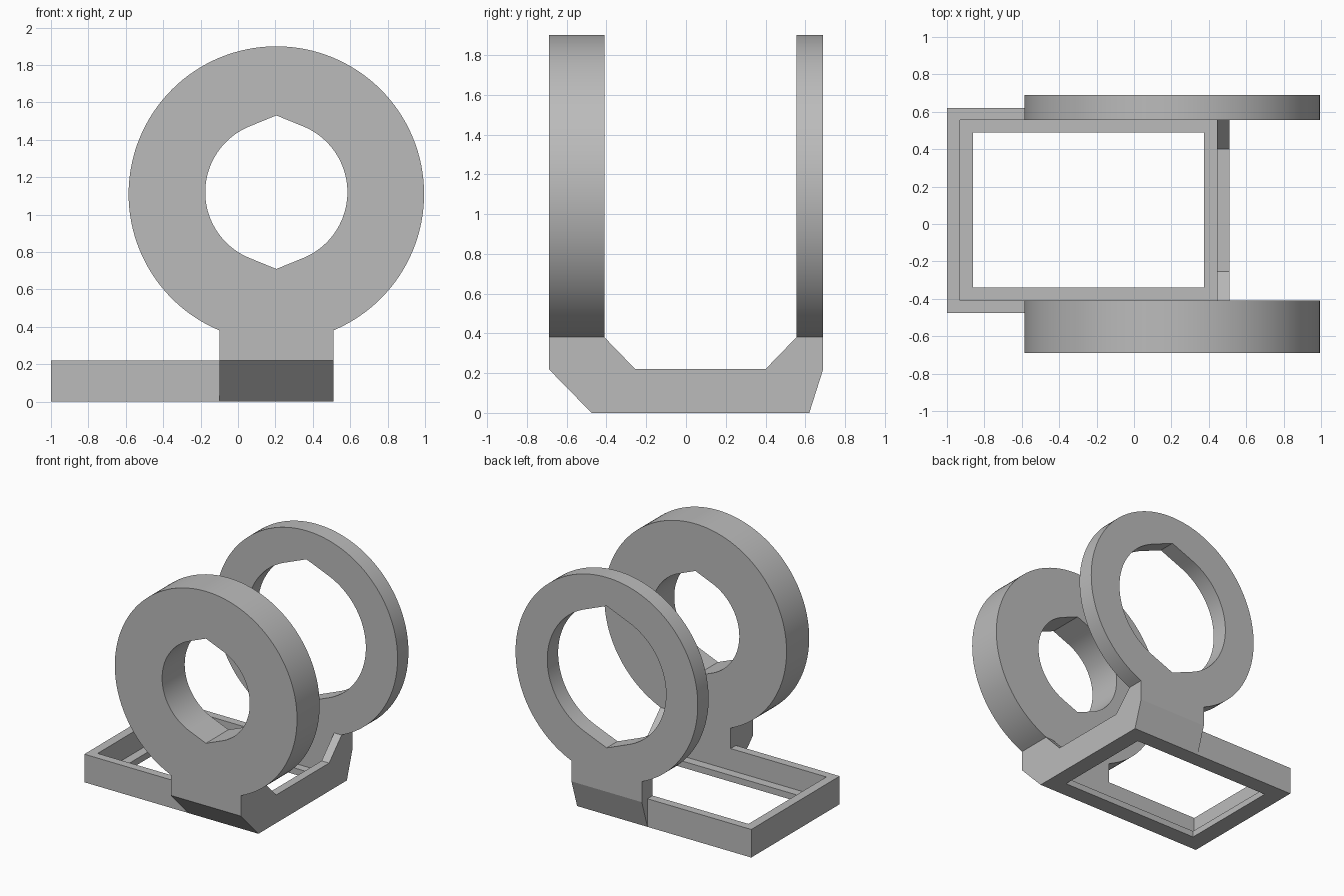
import bpy, bmesh
from math import sin, cos, asin, acos, pi
from mathutils import Vector

if "Cube" in bpy.data.objects:
    bpy.data.objects.remove(bpy.data.objects["Cube"], do_unlink=True)

grey = bpy.data.materials.new("plain_grey")
grey.use_nodes = True
grey.diffuse_color = (0.5, 0.5, 0.5, 1)
grey.node_tree.nodes["Principled BSDF"].inputs["Base Color"].default_value = (0.5, 0.5, 0.5, 1)

# Map a 2D outline point plus depth to 3D, by extrusion axis
PLACE = {"x": lambda a, b, d: Vector((d, a, b)),
         "y": lambda a, b, d: Vector((a, d, b)),
         "z": lambda a, b, d: Vector((a, b, d))}


def prism(name, axis, start, end, *loops):
    """Extrude an outline (any further loops are holes) along an axis."""
    bm = bmesh.new()
    place = PLACE[axis]
    edges = []
    for loop in loops:
        vs = [bm.verts.new(place(a, b, start)) for a, b in loop]
        edges += [bm.edges.new((v, vs[i - 1])) for i, v in enumerate(vs)]
    bmesh.ops.triangle_fill(bm, edges=edges, use_beauty=True)
    grown = bmesh.ops.extrude_face_region(bm, geom=bm.faces[:], use_keep_orig=True)
    moved = [g for g in grown["geom"] if isinstance(g, bmesh.types.BMVert)]
    bmesh.ops.translate(bm, verts=moved, vec=place(0, 0, end - start))
    bmesh.ops.recalc_face_normals(bm, faces=bm.faces[:])
    mesh = bpy.data.meshes.new(name)
    bm.to_mesh(mesh)
    bm.free()
    mesh.materials.append(grey)
    obj = bpy.data.objects.new(name, mesh)
    bpy.context.collection.objects.link(obj)
    bpy.ops.object.select_all(action="DESELECT")
    obj.select_set(True)
    bpy.context.view_layer.objects.active = obj
    bpy.ops.object.shade_smooth_by_angle(angle=pi / 12)
    return obj


def rect(x0, x1, y0, y1):
    return [(x0, y0), (x1, y0), (x1, y1), (x0, y1)]


def arc(cx, cz, r, a0, a1, n):
    return [(cx + r * cos(a0 + (a1 - a0) * i / n), cz + r * sin(a0 + (a1 - a0) * i / n))
            for i in range(n + 1)]


CX, CZ, R = 0.205, 1.11, 0.79
HALF, BASE = 0.305, 0.22
LEFT, RIGHT = CX - HALF, CX + HALF


def keyhole():
    """Round disc outline running down into a straight neck."""
    a = asin(HALF / R)
    return arc(CX, CZ, R, -pi / 2 + a, 1.5 * pi - a, 112) + [(LEFT, BASE), (RIGHT, BASE)]


def pointed_hole(r):
    """Circle with a tangent point at top and bottom."""
    tip = r * 1.08
    t = acos(r / tip)
    z = CZ + 0.01
    right = arc(CX, z, r, -pi / 2 + t, pi / 2 - t, 44)
    left = arc(CX, z, r, pi / 2 + t, 1.5 * pi - t, 44)
    return right + [(CX, z + tip)] + left + [(CX, z - tip)]


# Ring holders with their necks
prism("front_ring", "y", -0.69, -0.41, keyhole(), pointed_hole(0.38))
prism("back_ring", "y", 0.555, 0.69, keyhole(), pointed_hole(0.515))

# Sloped feet below the necks
prism("front_foot", "x", LEFT, RIGHT, [(-0.475, 0), (-0.69, BASE), (-0.475, BASE)])
prism("back_foot", "x", LEFT, RIGHT, [(0.62, 0), (0.69, BASE), (0.62, BASE)])

# Open tray: outer wall above a narrow inner ledge
outer = rect(-1, RIGHT, -0.475, 0.62)
prism("tray_ledge", "z", 0, 0.05, outer, rect(-0.86, 0.375, -0.34, 0.49))
prism("tray_wall", "z", 0.05, BASE, outer, rect(-0.93, 0.445, -0.41, 0.555))

# Corner gussets between the end wall and the necks
for name, y, d in (("front_gusset", -0.41, 1), ("back_gusset", 0.555, -1)):
    prism(name, "x", 0.445, RIGHT, [(y, BASE), (y + 0.155 * d, BASE), (y, 0.38)])
